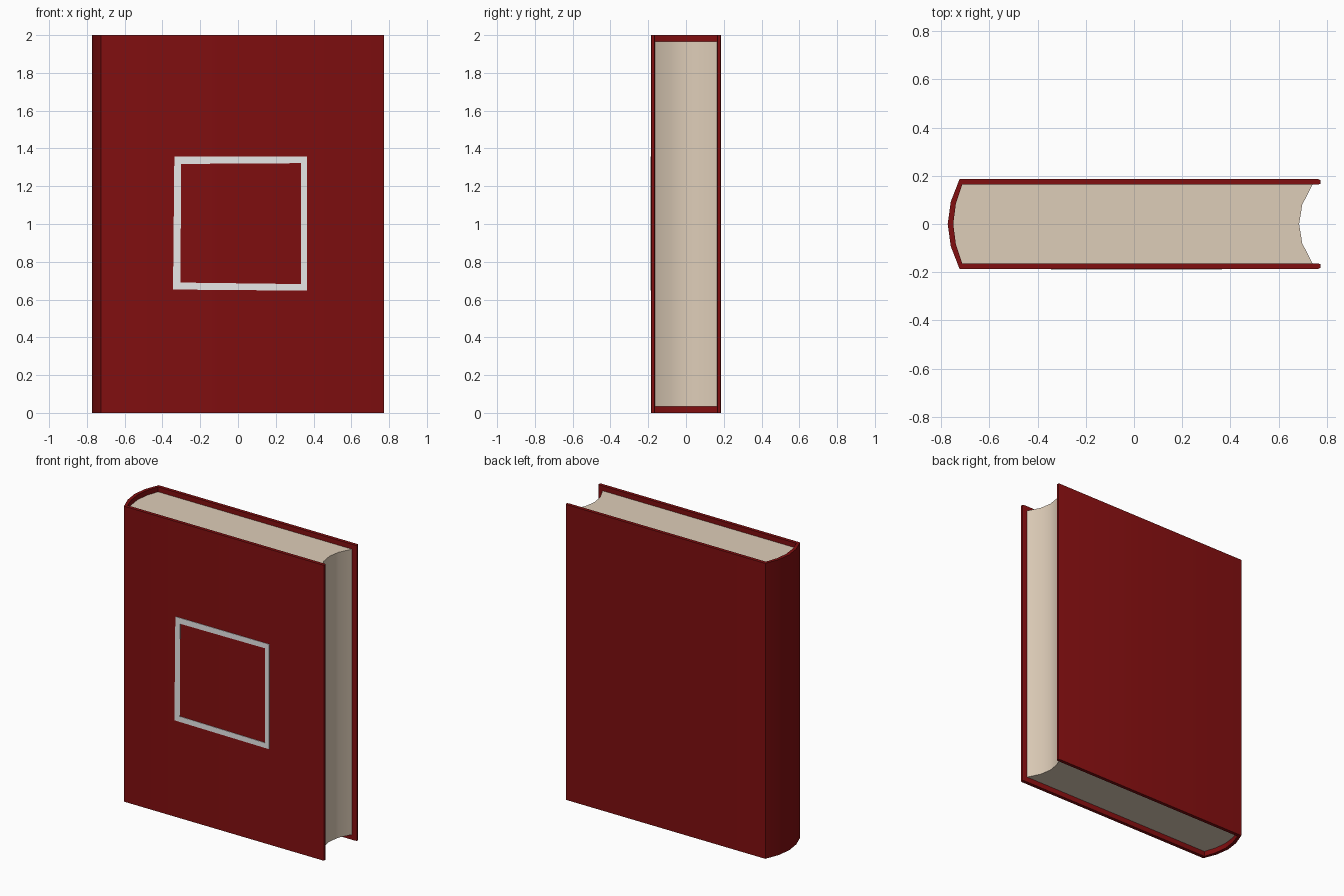
import bpy, bmesh, math

if "Cube" in bpy.data.objects:
    bpy.data.objects.remove(bpy.data.objects["Cube"])


def material(name, rgb):
    m = bpy.data.materials.new(name)
    m.diffuse_color = (*rgb, 1)
    m.use_nodes = True
    m.node_tree.nodes["Principled BSDF"].inputs["Base Color"].default_value = m.diffuse_color
    return m


def finish(bm, name, mat):
    bmesh.ops.recalc_face_normals(bm, faces=bm.faces)
    me = bpy.data.meshes.new(name)
    bm.to_mesh(me)
    bm.free()
    ob = bpy.data.objects.new(name, me)
    bpy.context.collection.objects.link(ob)
    me.materials.append(mat)
    bpy.ops.object.select_all(action='DESELECT')
    ob.select_set(True)
    bpy.context.view_layer.objects.active = ob
    bpy.ops.object.shade_smooth_by_angle(angle=math.radians(30))
    return ob


def prism(name, profile, z0, z1, mat):
    """Extrude a closed top-view outline from z0 to z1."""
    bm = bmesh.new()
    face = bm.faces.new([bm.verts.new((x, y, z0)) for x, y in profile])
    new = bmesh.ops.extrude_face_region(bm, geom=[face])['geom']
    bmesh.ops.translate(bm, vec=(0, 0, z1 - z0),
                        verts=[v for v in new if isinstance(v, bmesh.types.BMVert)])
    return finish(bm, name, mat)


def mirrored(half):
    """Half outline ending on y = 0, continued on the other side."""
    return half + [(x, -y) for x, y in reversed(half[:-1])]


red = material("dark red", (0.22, 0.0045, 0.005))
cream = material("page cream", (0.73, 0.61, 0.48))
silver = material("light grey", (0.8, 0.8, 0.8))

# Cover: two boards with rounded tips, joined by a curved spine
outer = [(0.764, 0.186), (-0.724, 0.186), (-0.76, 0.093), (-0.773, 0)]
inner = [(0.764, 0.163), (-0.713, 0.163), (-0.739, 0.085), (-0.75, 0)]
tip = [(0.773, -0.182), (0.773, -0.167)]
prism("cover", mirrored(outer) + tip + mirrored(inner)[::-1]
      + [(x, -y) for x, y in reversed(tip)], 0, 2, red)

# Page block: fits the spine, with a hollow fore edge
fore = [(0.74, 0.163), (0.698, 0.08), (0.685, 0)]
prism("pages", mirrored(inner[1:]) + mirrored(fore)[::-1], 0.035, 1.967, cream)

# Square frame on the front board, as a thin plate
ring_out = [(-0.344, 0.653), (0.366, 0.647), (0.366, 1.357), (-0.337, 1.357)]
ring_in = [(-0.304, 0.69), (0.333, 0.682), (0.333, 1.322), (-0.302, 1.318)]
bm = bmesh.new()
a, b = [[bm.verts.new((x, -0.189, z)) for x, z in r] for r in (ring_out, ring_in)]
faces = [bm.faces.new((a[i], a[(i + 1) % 4], b[(i + 1) % 4], b[i])) for i in range(4)]
new = bmesh.ops.extrude_face_region(bm, geom=faces)['geom']
bmesh.ops.translate(bm, vec=(0, 0.004, 0),
                    verts=[v for v in new if isinstance(v, bmesh.types.BMVert)])
finish(bm, "front_frame", silver)
